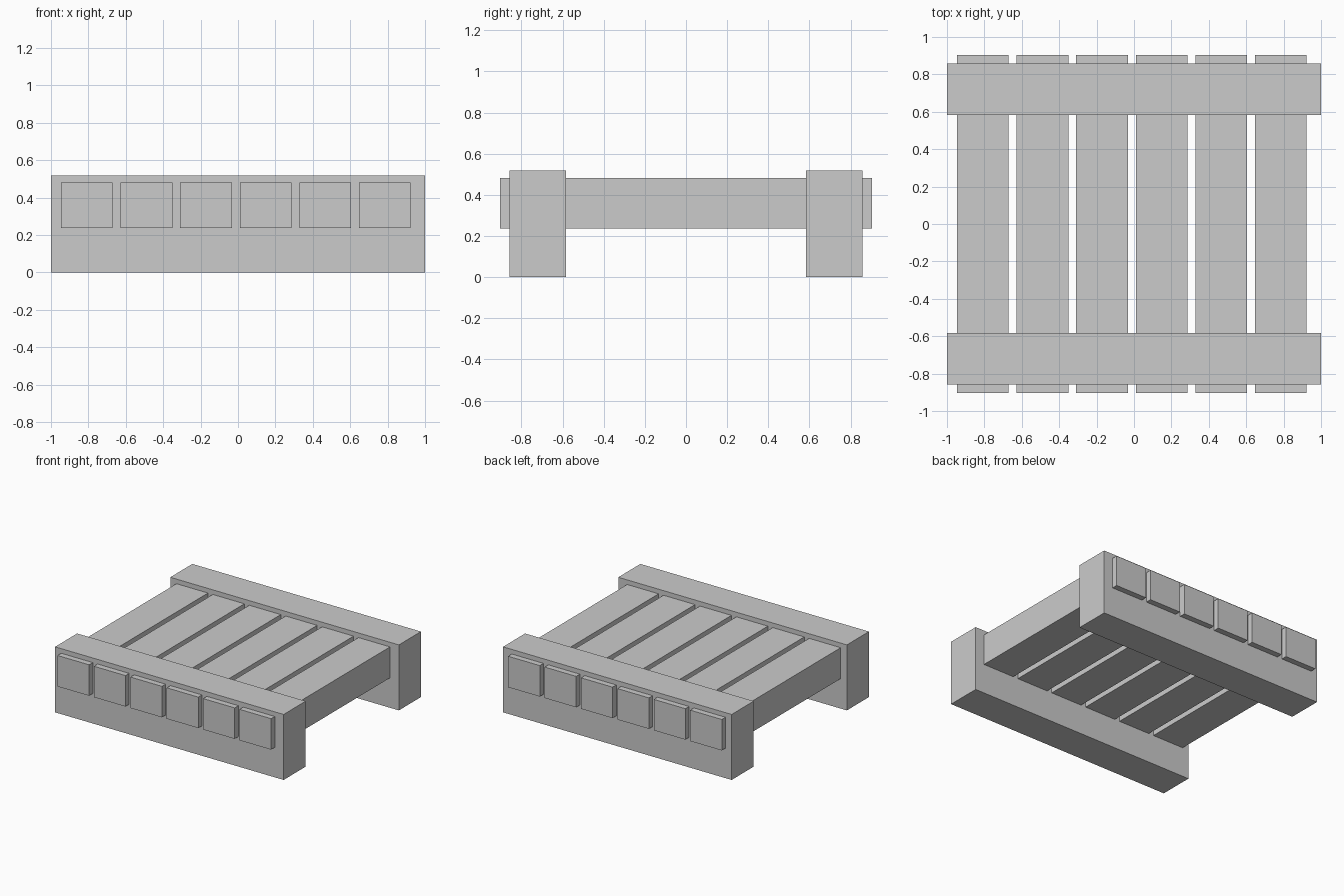
import bpy

if "Cube" in bpy.data.objects:
    bpy.data.objects.remove(bpy.data.objects["Cube"])


def box(name, center, size):
    bpy.ops.mesh.primitive_cube_add(size=1, location=center)
    ob = bpy.context.object
    ob.name = name
    ob.scale = size
    bpy.ops.object.transform_apply(location=False, rotation=False, scale=True)
    return ob


# Two rails standing on the ground, front and back
for name, side in (("front_rail", -1), ("back_rail", 1)):
    box(name, (0, side * 0.72, 0.259), (2.0, 0.276, 0.518))

# Six beams running through both rails, ends poking out
for i in range(6):
    box(f"cross_beam_{i + 1}", (-0.808 + i * 0.3185, 0, 0.359), (0.276, 1.808, 0.245))
